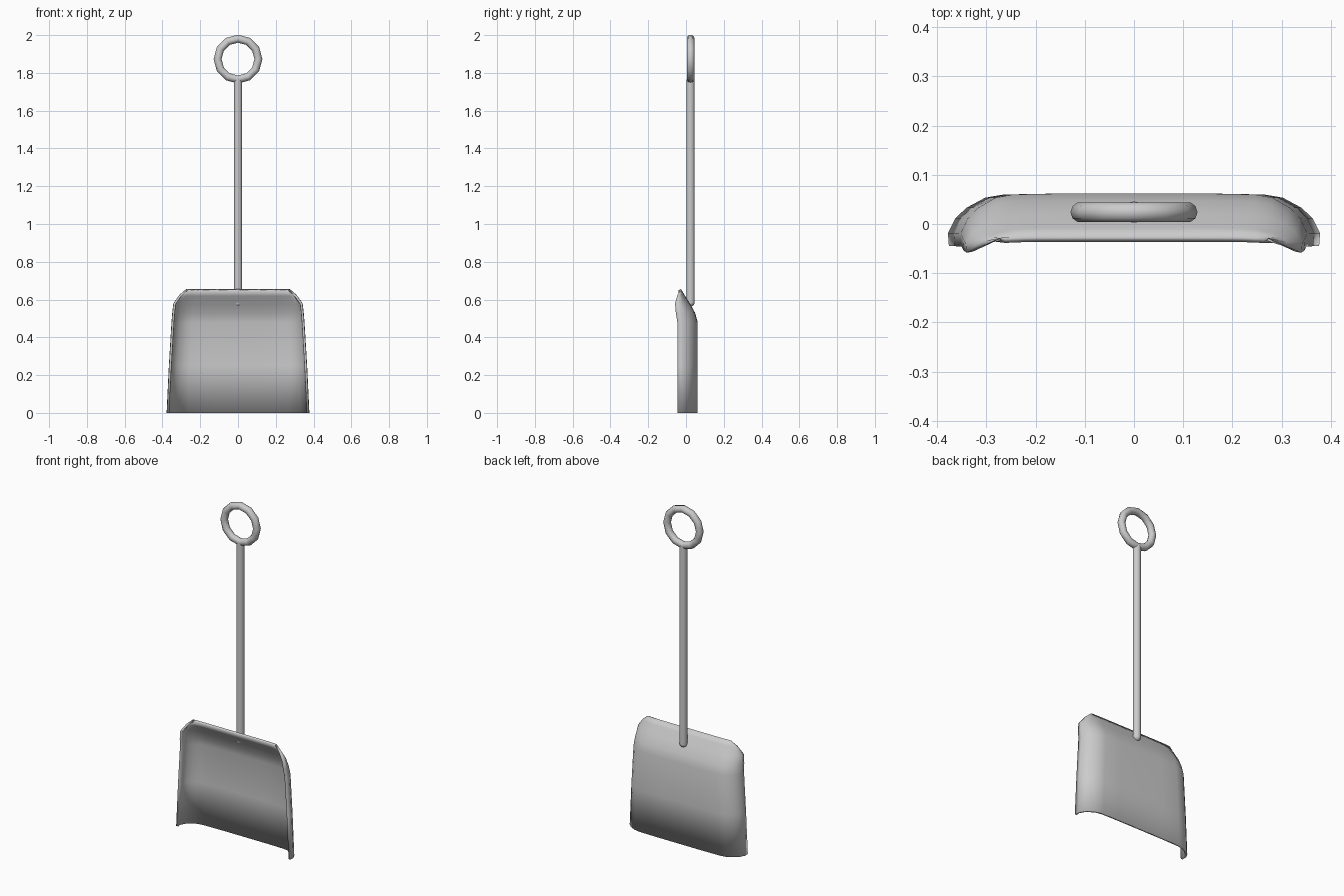
import bpy
import math

cube = bpy.data.objects.get("Cube")
if cube:
    bpy.data.objects.remove(cube, do_unlink=True)

# Single worn metal grey
metal = bpy.data.materials.new("metal_grey")
metal.use_nodes = True
GREY = (0.6, 0.6, 0.6, 1)
metal.diffuse_color = GREY
metal.node_tree.nodes["Principled BSDF"].inputs["Base Color"].default_value = GREY


def finish(obj, name, angle):
    """Name, colour and smooth one part."""
    obj.name = name
    obj.data.materials.clear()
    obj.data.materials.append(metal)
    bpy.ops.object.select_all(action='DESELECT')
    obj.select_set(True)
    bpy.context.view_layer.objects.active = obj
    bpy.ops.object.shade_smooth_by_angle(angle=math.radians(angle))


AXIS_Y = 0.024

# Ring grip
bpy.ops.mesh.primitive_torus_add(
    location=(0, AXIS_Y, 1.873), rotation=(math.pi / 2, 0, 0),
    major_segments=12, minor_segments=10,
    major_radius=0.108, minor_radius=0.021)
finish(bpy.context.object, "ring_grip", 60)

# Handle shaft, its foot resting against the back of the blade
BOTTOM, TOP = 0.585, 1.765
bpy.ops.mesh.primitive_cylinder_add(
    vertices=12, radius=0.022, depth=TOP - BOTTOM,
    location=(0, AXIS_Y, (TOP + BOTTOM) / 2))
finish(bpy.context.object, "handle_shaft", 50)

# Rounded foot of the shaft
bpy.ops.mesh.primitive_uv_sphere_add(
    segments=12, ring_count=8, radius=0.022, location=(0, AXIS_Y, BOTTOM))
finish(bpy.context.object, "handle_foot", 60)

# Blade rows: height, half width, depth at the middle, depth at the side rim
ROWS = [
    (0.0, 0.378, 0.062, -0.045),
    (0.25, 0.366, 0.062, -0.045),
    (0.48, 0.352, 0.062, -0.046),
    (0.53, 0.348, 0.048, -0.054),
    (0.58, 0.342, 0.020, -0.058),
    (0.625, 0.31, -0.008, -0.045),
    (0.655, 0.275, -0.026, -0.030),
]
# Side curl: fraction of half width, fraction of the way to the rim
CURL = [(0, 0), (0.4, 0), (0.7, 0.02), (0.8, 0.08),
        (0.9, 0.27), (0.96, 0.47), (1, 0.75), (0.995, 1)]
columns = [(-u, c) for u, c in reversed(CURL[1:])] + CURL

verts = [(u * half, mid + (rim - mid) * c, z)
         for z, half, mid, rim in ROWS for u, c in columns]
n = len(columns)
faces = [(r * n + c, (r + 1) * n + c, (r + 1) * n + c + 1, r * n + c + 1)
         for r in range(len(ROWS) - 1) for c in range(n - 1)]

mesh = bpy.data.meshes.new("blade")
mesh.from_pydata(verts, [], faces)
blade = bpy.data.objects.new("blade", mesh)
bpy.context.collection.objects.link(blade)
finish(blade, "blade", 50)

# Sheet thickness grows towards the front
sheet = blade.modifiers.new("sheet_thickness", 'SOLIDIFY')
sheet.thickness = 0.012
sheet.offset = -1
